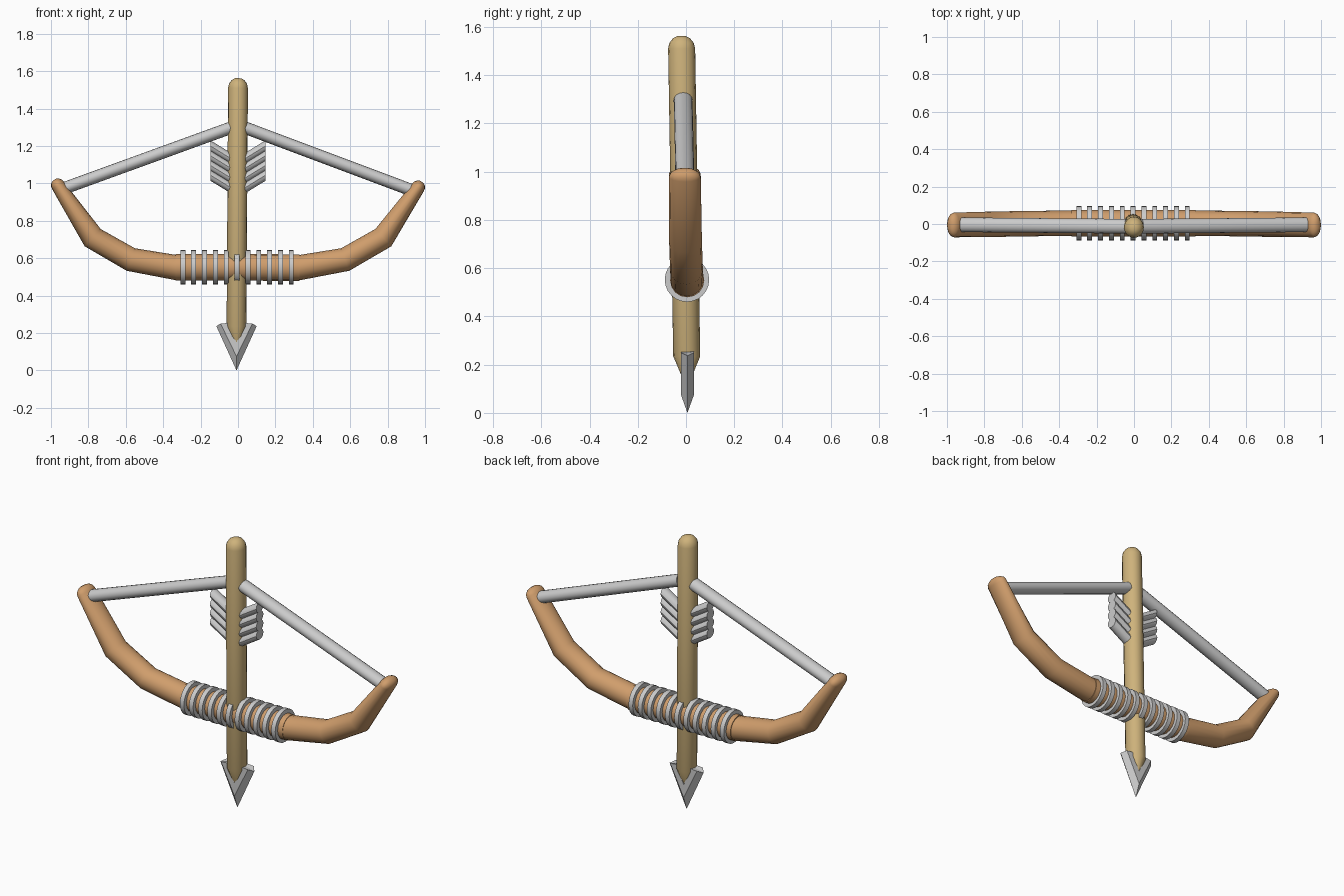
import bpy, bmesh, math
from mathutils import Vector

if "Cube" in bpy.data.objects:
    bpy.data.objects.remove(bpy.data.objects["Cube"])


def material(name, rgb):
    m = bpy.data.materials.new(name)
    m.diffuse_color = (*rgb, 1)
    m.use_nodes = True
    m.node_tree.nodes["Principled BSDF"].inputs["Base Color"].default_value = m.diffuse_color
    return m


BOW = material("bow_wood", (0.63, 0.34, 0.15))
SHAFT = material("shaft_wood", (0.62, 0.45, 0.2))
Y = Vector((0, 1, 0))


def finish(name, bm, mat=None, smooth=True):
    bmesh.ops.recalc_face_normals(bm, faces=bm.faces)
    me = bpy.data.meshes.new(name)
    bm.to_mesh(me)
    bm.free()
    ob = bpy.data.objects.new(name, me)
    bpy.context.collection.objects.link(ob)
    if mat:
        me.materials.append(mat)
    if smooth:
        bpy.ops.object.select_all(action='DESELECT')
        ob.select_set(True)
        bpy.context.view_layer.objects.active = ob
        bpy.ops.object.shade_smooth_by_angle(angle=math.radians(35))
    return ob


def skin(bm, rings):
    """Join vertex rings into a closed tube."""
    n = len(rings[0])
    for a, b in zip(rings, rings[1:]):
        for i in range(n):
            j = (i + 1) % n
            bm.faces.new((a[i], a[j], b[j], b[i]))


def loft(name, stations, mat=None, segs=16, dome=0, axis=None):
    """Tube through (x, y, z, in-plane radius, depth radius), optional domed end."""
    st = [(Vector(s[:3]), s[3], s[4]) for s in stations]
    bm = bmesh.new()
    rings = []

    def ring(p, t, a, b):
        n = Y.cross(t).normalized()
        rings.append([bm.verts.new(p + n * a * math.cos(k) + Y * b * math.sin(k))
                      for k in (2 * math.pi * i / segs for i in range(segs))])

    for i, (p, a, b) in enumerate(st):
        t = Vector()
        if i:
            t += (p - st[i - 1][0]).normalized()
        if i < len(st) - 1:
            t += (st[i + 1][0] - p).normalized()
        ring(p, axis or t, a, b)
    if dome:
        p, a, b = st[-1]
        t = (p - st[-2][0]).normalized()
        for d in (25, 50, 72):
            r = math.radians(d)
            ring(p + t * dome * math.sin(r), t, a * math.cos(r), b * math.cos(r))
    skin(bm, rings)
    bm.faces.new(rings[0])
    bm.faces.new(rings[-1])
    return finish(name, bm, mat)


# Arrow shaft with pointed lower end and domed top
loft("arrow_shaft", [(-0.008, 0.004, 0.11, 0.004, 0.004), (-0.008, 0.003, 0.235, 0.053, 0.056),
                     (0, -0.018, 1.51, 0.053, 0.056)], SHAFT, dome=0.055)

# Arrow head: chevron with a ridge along its outer edges
bm = bmesh.new()
rings = []
for y, w, zo, tip in ((-0.027, 0.085, 0.25, 0.075), (0, 0.108, 0.237, 0), (0.027, 0.085, 0.25, 0.075)):
    prof = ((-w, zo), (-0.045, 0.254), (0, 0.15), (0.045, 0.254), (w, zo), (0, tip))
    rings.append([bm.verts.new((x - 0.008, y + 0.006, z)) for x, z in prof])
skin(bm, rings)
for r in (rings[0], rings[-1]):
    bm.faces.new((r[0], r[1], r[2], r[5]))
    bm.faces.new((r[5], r[2], r[3], r[4]))
finish("arrow_head", bm, smooth=False)

# Bow grip
loft("bow_grip", [(-0.335, 0.005, 0.552, 0.071, 0.071), (0.328, 0.005, 0.55, 0.071, 0.071)], BOW)

# Grip rings
for i in range(11):
    x = -0.295 + 0.058 * i
    loft(f"grip_ring_{i + 1}", [(x - 0.013, 0.004, 0.552, 0.092, 0.092),
                                (x + 0.013, 0.004, 0.552, 0.092, 0.092)], segs=24)

for s, side, drop in ((-1, "left", 0), (1, "right", 0.011)):
    # Bow limb with flattened rounded tip
    loft(f"bow_limb_{side}", [(s * 0.25, 0.004, 0.55, 0.067, 0.068), (s * 0.33, 0.004, 0.55, 0.067, 0.068),
                              (s * 0.573, 0.002, 0.593, 0.064, 0.068), (s * 0.777, -0.002, 0.71, 0.063, 0.068),
                              (s * 0.963, -0.005, 0.99 - drop, 0.037, 0.066)], BOW, dome=0.037)
    # Bow string
    loft(f"bow_string_{side}", [(s * 0.935, -0.004, 0.972 - drop, 0.033, 0.039),
                                (s * 0.04, -0.012, 1.297, 0.033, 0.039)])
    # Fletching: four slanted quills, cut vertically at the outer end
    for k in range(4):
        z = 1.2 - 0.052 * k
        loft(f"fletching_{side}_{k + 1}", [(s * 0.02, -0.012, z - 0.078, 0.03, 0.033),
                                           (s * 0.147, -0.012, z, 0.03, 0.033)],
             segs=12, axis=Vector((1, 0, 0)))
